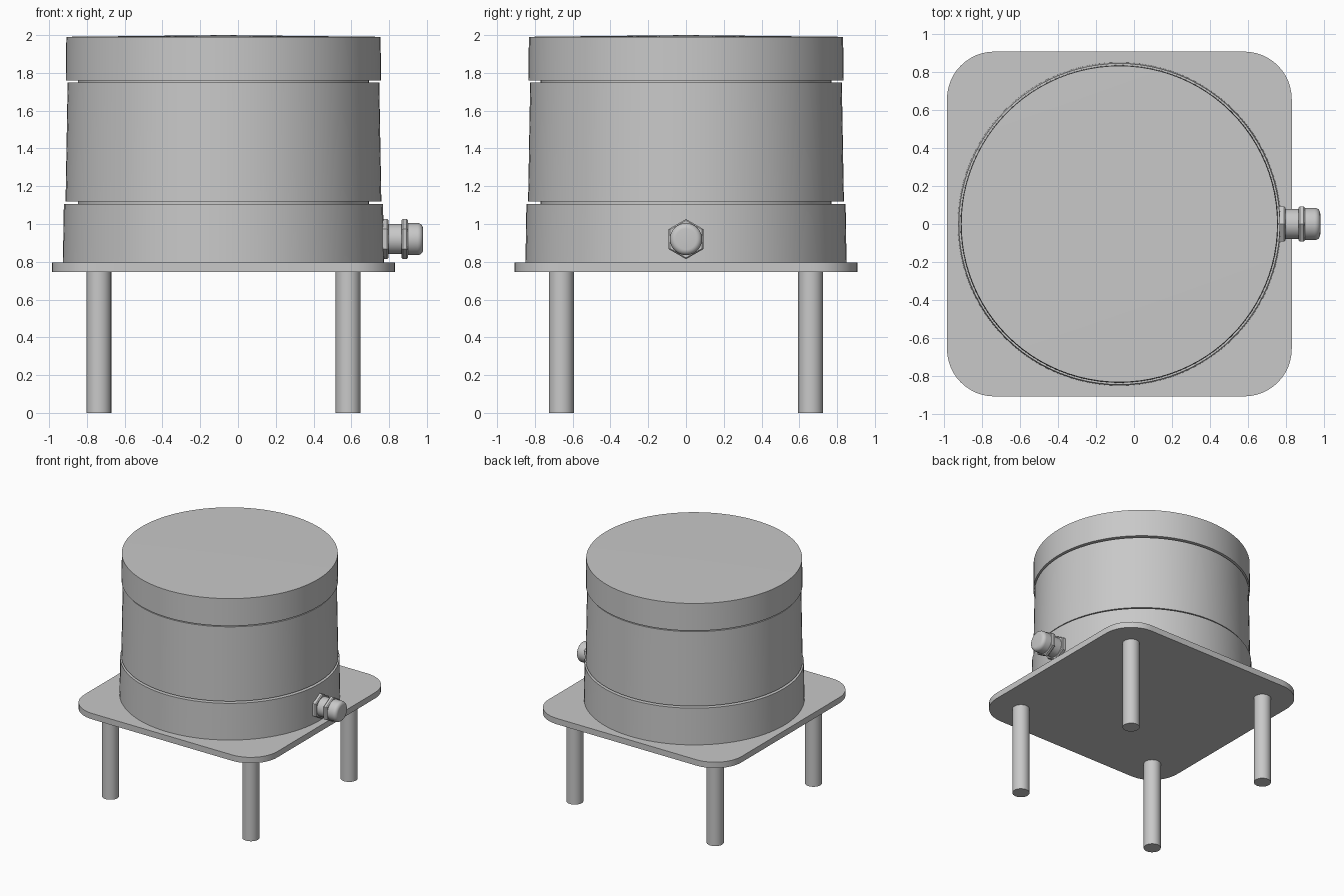
import bpy, bmesh
from math import pi, sin, cos, radians
from mathutils import Matrix, Vector

cube = bpy.data.objects.get("Cube")
if cube:
    bpy.data.objects.remove(cube, do_unlink=True)

CX = -0.077          # axis of the drum and plate
GLAND_Z = 0.92       # height of the cable gland axis

grey = bpy.data.materials.new("light_grey")
grey.use_nodes = True
colour = (0.58, 0.58, 0.58, 1)
grey.diffuse_color = colour
grey.node_tree.nodes["Principled BSDF"].inputs["Base Color"].default_value = colour


def finish(name, bm, location):
    bmesh.ops.recalc_face_normals(bm, faces=bm.faces)
    mesh = bpy.data.meshes.new(name)
    bm.to_mesh(mesh)
    bm.free()
    mesh.materials.append(grey)
    obj = bpy.data.objects.new(name, mesh)
    obj.location = location
    bpy.context.collection.objects.link(obj)
    bpy.ops.object.select_all(action='DESELECT')
    obj.select_set(True)
    bpy.context.view_layer.objects.active = obj
    bpy.ops.object.shade_smooth_by_angle(angle=radians(28))
    return obj


def lathe(name, profile, location, steps=96, along_x=False):
    """Turn a closed (radius, height) profile about the part's own axis."""
    bm = bmesh.new()
    verts = [bm.verts.new((r, 0, z)) for r, z in profile]
    edges = [bm.edges.new(pair) for pair in zip(verts, verts[1:])]
    bmesh.ops.spin(bm, geom=verts + edges, cent=(0, 0, 0), axis=(0, 0, 1),
                   angle=2 * pi, steps=steps, use_merge=True)
    bmesh.ops.remove_doubles(bm, verts=bm.verts, dist=1e-5)
    if along_x:
        bm.transform(Matrix.Rotation(pi / 2, 4, 'Y'))
    return finish(name, bm, location)


def cylinder(name, r, z0, z1, location, **kw):
    return lathe(name, [(0, z0), (r, z0), (r, z1), (0, z1)], location, **kw)


# Mounting plate with rounded corners
half, radius, z0, z1 = 0.907, 0.25, 0.747, 0.797
bm = bmesh.new()
ring = []
for corner in range(4):
    mid = (corner + 0.5) * pi / 2
    c = Vector((cos(mid), sin(mid), 0)) * (half - radius) * 2 ** 0.5
    for i in range(13):
        a = corner * pi / 2 + i * pi / 24
        ring.append(bm.verts.new(c + Vector((cos(a), sin(a), 0)) * radius))
face = bm.faces.new(ring)
side = bmesh.ops.extrude_face_region(bm, geom=[face])["geom"]
bmesh.ops.translate(bm, vec=(0, 0, z1 - z0),
                    verts=[v for v in side if isinstance(v, bmesh.types.BMVert)])
finish("mounting_plate", bm, (CX, 0, z0))

# Four legs
for xn, sx in (("right", -1), ("left", 1)):
    for yn, sy in (("front", -1), ("back", 1)):
        cylinder(f"{yn}_{xn}_leg", 0.066, 0, z0,
                 (CX + sx * 0.66, sy * 0.66, 0), steps=32)

# Drum: three slightly tapered shells, with a recessed core in the gaps
axis = (CX, 0, 0)
lathe("base_housing", [(0, z1), (0.85, z1), (0.845, 1.107), (0, 1.107)], axis)
lathe("middle_housing", [(0, 1.12), (0.836, 1.12), (0.825, 1.748), (0, 1.748)], axis)
lathe("lid", [(0, 1.76), (0.834, 1.76), (0.832, 1.991), (0, 2.0)], axis)
cylinder("lower_groove_core", 0.77, 1.1, 1.13, axis)
cylinder("upper_groove_core", 0.77, 1.74, 1.77, axis)


# Cable gland on the left side
def hex_nut(name, x0, x1):
    r, c = 0.106, 0.007
    lathe(name, [(0, x0), (r - c, x0), (r, x0 + c), (r, x1 - c), (r - c, x1), (0, x1)],
          (0, 0, GLAND_Z), steps=6, along_x=True)


gland = (0, 0, GLAND_Z)
hex_nut("gland_flange_nut", 0.755, 0.797)
cylinder("gland_body", 0.08, 0.75, 0.87, gland, steps=48, along_x=True)
hex_nut("gland_clamp_nut", 0.866, 0.9)
fillet = 0.03
cap = [(0, 0.89), (0.085, 0.89)]
cap += [(0.085 - fillet * (1 - cos(i * pi / 12)), 0.98 - fillet * (1 - sin(i * pi / 12)))
        for i in range(7)]
cap.append((0, 0.98))
lathe("gland_cap", cap, gland, steps=48, along_x=True)
